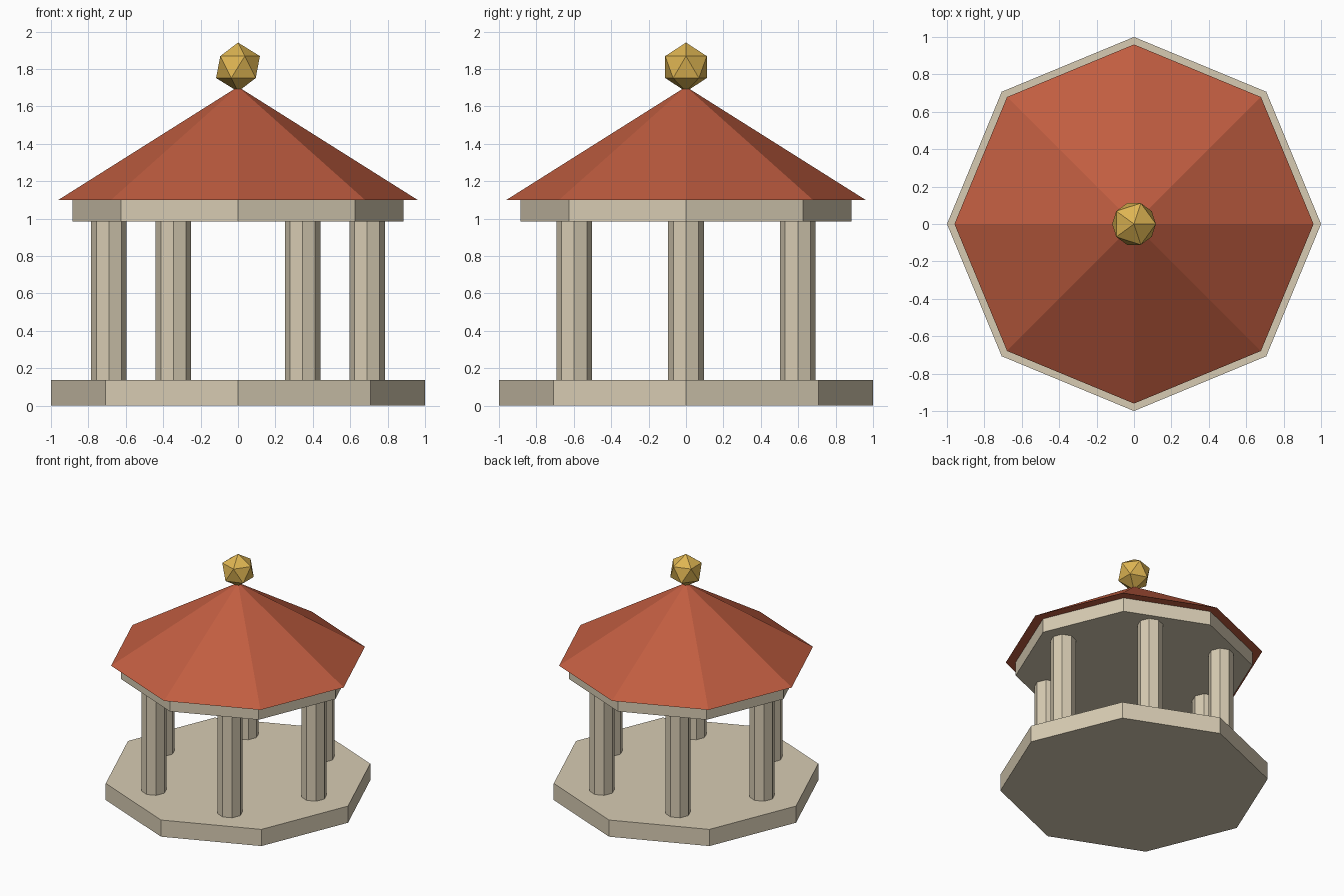
import bpy
from math import cos, sin, tau

cube = bpy.data.objects.get("Cube")
if cube:
    bpy.data.objects.remove(cube, do_unlink=True)


def make_material(name, rgb):
    mat = bpy.data.materials.new(name)
    mat.use_nodes = True
    color = (*rgb, 1.0)
    mat.diffuse_color = color
    mat.node_tree.nodes["Principled BSDF"].inputs["Base Color"].default_value = color
    return mat


stone = make_material("pale_stone", (0.68, 0.60, 0.45))
tile = make_material("red_tile", (0.53, 0.11, 0.052))
gold = make_material("gold", (0.73, 0.46, 0.085))


def finish(name, mat):
    obj = bpy.context.object
    obj.name = name
    obj.data.name = name
    obj.data.materials.append(mat)
    return obj


def octagon(name, mat, radius, bottom, top, top_radius=None, x=0, y=0):
    """Eight-sided prism, or a pyramid when top_radius is zero."""
    bpy.ops.mesh.primitive_cone_add(
        vertices=8, radius1=radius,
        radius2=radius if top_radius is None else top_radius,
        depth=top - bottom, location=(x, y, (bottom + top) / 2))
    return finish(name, mat)


# Floor, ring beam and roof
octagon("base_platform", stone, 1.0, 0, 0.137)
octagon("roof_beam", stone, 0.885, 0.985, 1.10)
octagon("roof", tile, 0.96, 1.10, 1.705, top_radius=0)

# Ring of six columns
for i in range(6):
    a = tau * i / 6
    octagon(f"column_{i + 1}", stone, 0.095, 0.137, 0.985,
            x=0.69 * cos(a), y=0.69 * sin(a))

# Faceted ball on the peak
bpy.ops.mesh.primitive_ico_sphere_add(subdivisions=1, radius=0.131, location=(0, 0, 1.81))
finish("finial_ball", gold)
